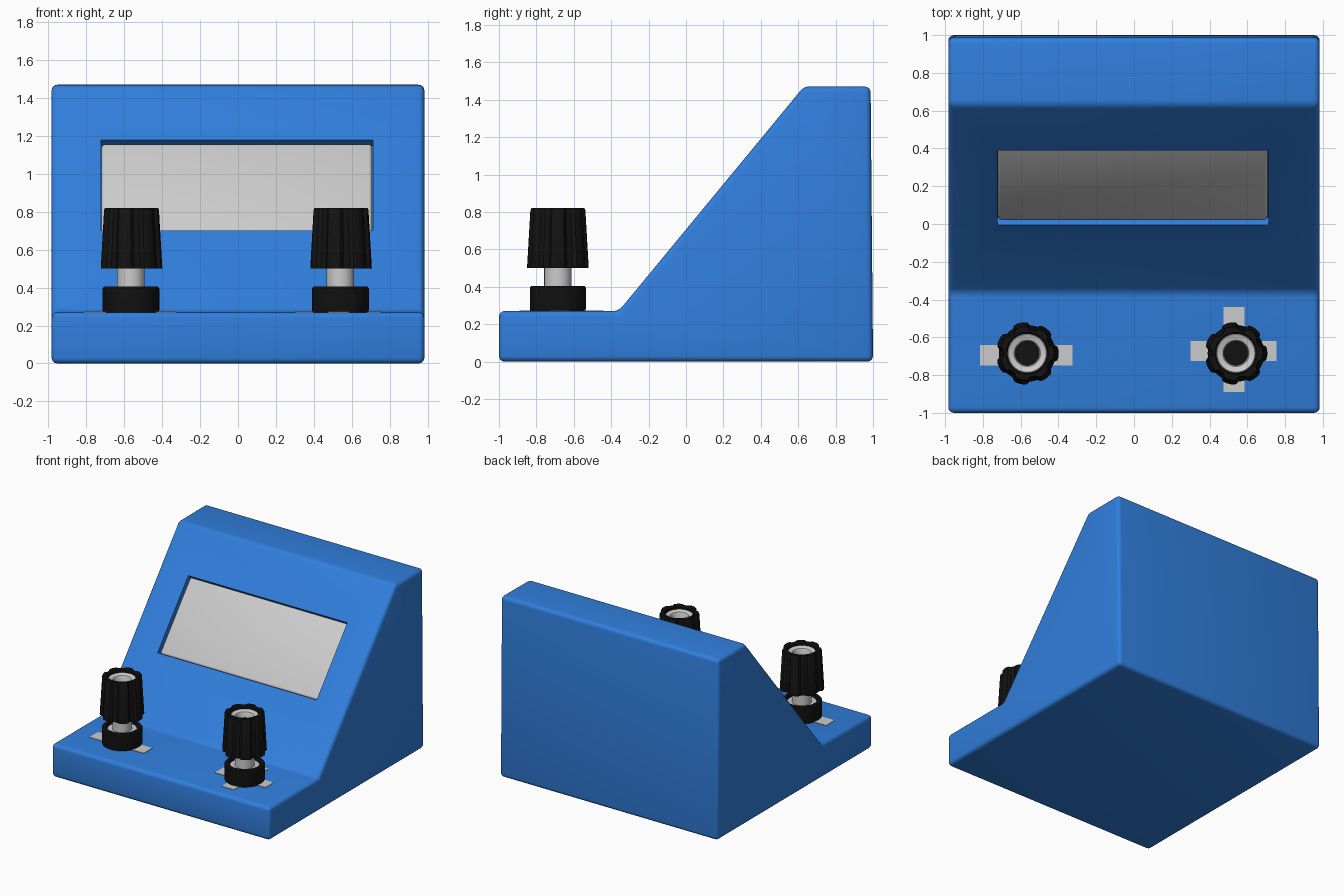
import bpy, bmesh, math
from mathutils import Matrix

if "Cube" in bpy.data.objects:
    bpy.data.objects.remove(bpy.data.objects["Cube"])


def material(name, rgb):
    m = bpy.data.materials.new(name)
    m.diffuse_color = (*rgb, 1)
    m.use_nodes = True
    m.node_tree.nodes["Principled BSDF"].inputs["Base Color"].default_value = m.diffuse_color
    return m


BLUE = material("blue_plastic", (0.03, 0.21, 0.72))
BLACK = material("black_plastic", (0.006, 0.006, 0.006))
SLOPE = math.atan2(1.2, 0.99)
PANEL = Matrix.Translation((0, 0.193, 0.94)) @ Matrix.Rotation(SLOPE, 4, 'X')


def make(name, verts, faces, mat=None):
    me = bpy.data.meshes.new(name)
    me.from_pydata(verts, [], faces)
    bm = bmesh.new()
    bm.from_mesh(me)
    bmesh.ops.recalc_face_normals(bm, faces=bm.faces)
    bm.to_mesh(me)
    bm.free()
    ob = bpy.data.objects.new(name, me)
    bpy.context.collection.objects.link(ob)
    if mat:
        me.materials.append(mat)
    return ob


def prism(name, pts, x0, x1, mat=None):
    """Extrude a YZ profile along x."""
    n = len(pts)
    verts = [(x, y, z) for x in (x0, x1) for y, z in pts]
    faces = [tuple(range(n)), tuple(range(n, 2 * n))]
    faces += [(i, (i + 1) % n, n + (i + 1) % n, n + i) for i in range(n)]
    return make(name, verts, faces, mat)


def box(name, x0, x1, y0, y1, z0, z1, mat=None):
    return prism(name, [(y0, z0), (y1, z0), (y1, z1), (y0, z1)], x0, x1, mat)


def loft(name, profile, cx, cy, n, mat=None, shape=lambda a: 0):
    """Revolve (radius, z, ridge weight) rings; the ends are capped."""
    verts, faces = [], []
    for r, z, w in profile:
        for i in range(n):
            a = 2 * math.pi * i / n
            rr = r + w * shape(i)
            verts.append((cx + rr * math.cos(a), cy + rr * math.sin(a), z))
    for k in range(len(profile) - 1):
        for i in range(n):
            j = (i + 1) % n
            faces.append((k * n + i, k * n + j, k * n + n + j, k * n + n + i))
    last = (len(profile) - 1) * n
    faces += [tuple(range(n)), tuple(range(last, last + n))]
    return smooth(make(name, verts, faces, mat))


def select(ob):
    bpy.ops.object.select_all(action='DESELECT')
    ob.select_set(True)
    bpy.context.view_layer.objects.active = ob


def smooth(ob, angle=35):
    select(ob)
    bpy.ops.object.shade_smooth_by_angle(angle=math.radians(angle))
    return ob


def bevel(ob, width, segments=4):
    select(ob)
    m = ob.modifiers.new("bevel", 'BEVEL')
    m.width, m.segments = width, segments
    m.limit_method, m.angle_limit = 'ANGLE', math.radians(25)
    bpy.ops.object.modifier_apply(modifier=m.name)
    return ob


# Sloped housing with rounded edges
housing = prism("housing", [(-1, 0), (1, 0), (0.987, 1.47), (0.63, 1.47),
                            (-0.36, 0.27), (-1, 0.27)], -0.983, 0.983, BLUE)
bevel(housing, 0.03)

# Recess for the display
cutter = box("recess_cutter", -0.722, 0.712, -0.31, 0.31, -0.05, 0.1)
cutter.matrix_world = PANEL
cutter.hide_render = True
select(housing)
cut = housing.modifiers.new("recess", 'BOOLEAN')
cut.object, cut.operation, cut.solver = cutter, 'DIFFERENCE', 'EXACT'
bpy.ops.object.modifier_apply(modifier=cut.name)
bpy.data.objects.remove(cutter)
smooth(housing)

# Display pane sitting in the recess
pane = box("display_pane", -0.719, 0.706, -0.305, 0.308, -0.06, -0.025)
bevel(pane, 0.016, 3)
smooth(pane)
pane.matrix_world = PANEL

# Polarity bars on the base
box("minus_mark", -0.815, -0.325, -0.75, -0.64, 0.26, 0.274)
box("plus_mark_across", 0.30, 0.755, -0.725, -0.62, 0.26, 0.274)
box("plus_mark_along", 0.475, 0.585, -0.89, -0.44, 0.26, 0.2735)

# Two binding posts: collar, metal stem, ridged knob, metal socket
RIDGE = [1, 1, 0.85, 0, 0, 0, 0.85, 1]
for side, cx in (("left", -0.565), ("right", 0.54)):
    cy = -0.685
    loft(side + "_collar", [(0.146, 0.265, 0), (0.15, 0.285, 0), (0.15, 0.395, 0),
                            (0.142, 0.405, 0), (0.118, 0.405, 0), (0.112, 0.375, 0)],
         cx, cy, 48, BLACK)
    loft(side + "_stem", [(0.11, 0.37, 0), (0.11, 0.385, 0), (0.073, 0.385, 0),
                          (0.073, 0.56, 0)], cx, cy, 32)
    loft(side + "_knob", [(0.075, 0.56, 0), (0.075, 0.5, 0), (0.146, 0.5, 0.02),
                          (0.128, 0.81, 0.02), (0.124, 0.82, 0.018), (0.112, 0.82, 0),
                          (0.104, 0.81, 0), (0.104, 0.74, 0)],
         cx, cy, 56, BLACK, lambda i: RIDGE[i % 8])
    loft(side + "_socket", [(0.105, 0.73, 0), (0.105, 0.79, 0), (0.1, 0.795, 0),
                            (0.07, 0.785, 0), (0.064, 0.775, 0), (0.062, 0.66, 0),
                            (0.004, 0.63, 0)], cx, cy, 32)
